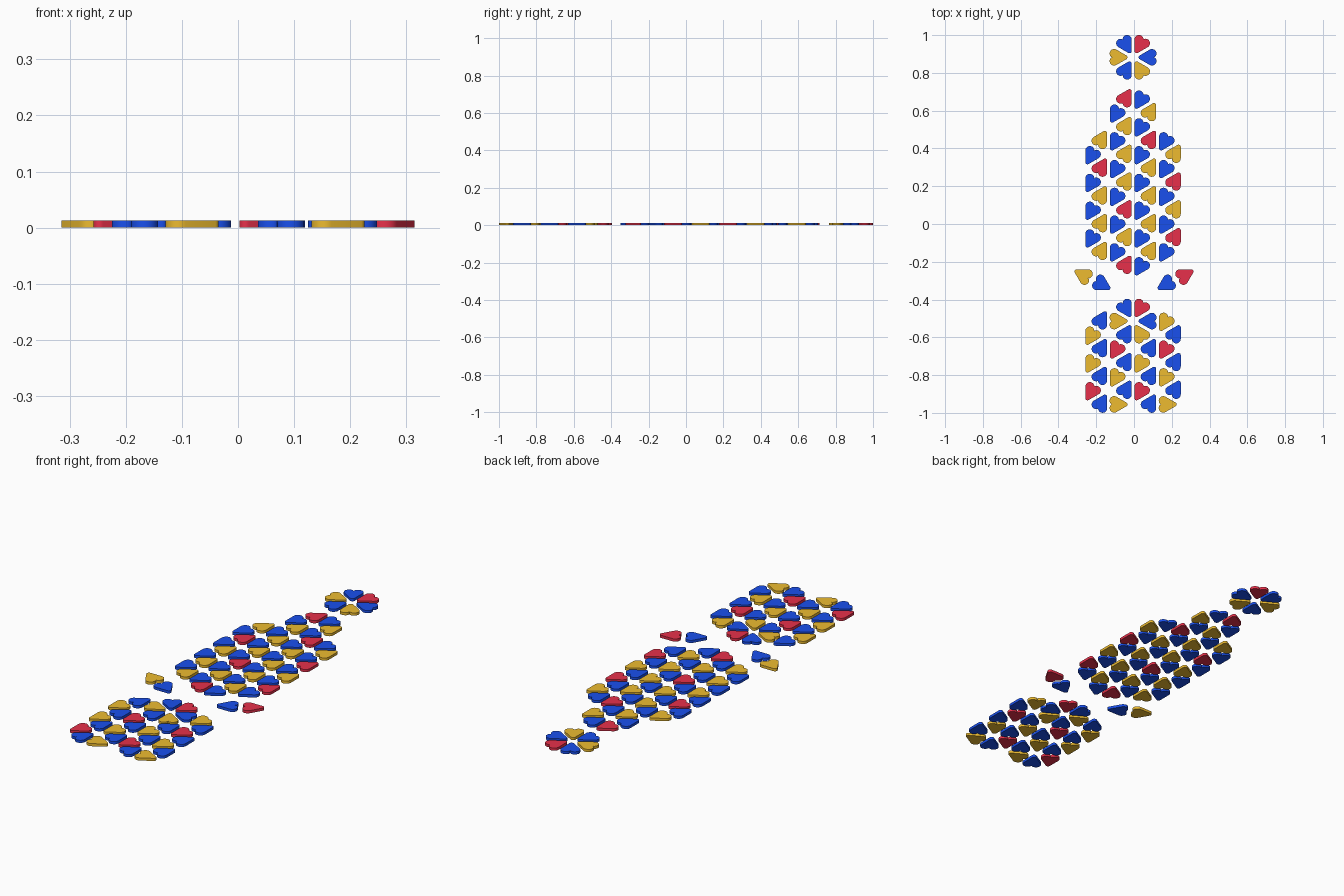
import bpy, bmesh, math

if "Cube" in bpy.data.objects:
    bpy.data.objects.remove(bpy.data.objects["Cube"])

PITCH, COL, X0, Y0, THICK, SCALE = 0.0735, 0.13, -0.005, 0.956, 0.013, 1.04


def material(name, color):
    m = bpy.data.materials.new(name)
    m.diffuse_color = (*color, 1)
    m.use_nodes = True
    m.node_tree.nodes["Principled BSDF"].inputs["Base Color"].default_value = m.diffuse_color
    return m


MATS = {"B": material("blue", (0.01, 0.08, 0.85)),
        "O": material("orange", (0.85, 0.5, 0.03)),
        "R": material("red", (0.8, 0.03, 0.07))}


def arc(cx, cy, r, a0, a1, n):
    return [(cx + r * math.cos(math.radians(a0 + (a1 - a0) * i / n)),
             cy + r * math.sin(math.radians(a0 + (a1 - a0) * i / n))) for i in range(n + 1)]


# Heart outline: rounded tip toward +x, two lobes at -x, notch between them
half = arc(0.045, 0, 0.011, 0, 60, 4) + arc(-0.012, 0.019, 0.023, 60, 232, 14)
notch = [(-0.022, 0)]
outline = half + notch + [(x, -y) for x, y in reversed(half[1:])]


def heart_mesh(key):
    bm = bmesh.new()
    face = bm.faces.new([bm.verts.new((x * SCALE, y * SCALE, 0)) for x, y in outline])
    res = bmesh.ops.extrude_face_region(bm, geom=[face])
    top = [v for v in res["geom"] if isinstance(v, bmesh.types.BMVert)]
    bmesh.ops.translate(bm, vec=(0, 0, THICK), verts=top)
    bmesh.ops.recalc_face_normals(bm, faces=bm.faces)
    for f in bm.faces:
        f.smooth = len(f.verts) == 4
    for e in bm.edges:
        e.smooth = e.calc_face_angle(0) < math.radians(35)
    me = bpy.data.meshes.new("heart_" + key)
    bm.to_mesh(me)
    bm.free()
    me.materials.append(MATS[key])
    return me


MESH = {k: heart_mesh(k) for k in MATS}


def heart(name, key, x, y, tip):
    ob = bpy.data.objects.new(name, MESH[key])
    ob.location = (x, y, 0)
    ob.rotation_euler.z = math.radians(tip)
    bpy.context.collection.objects.link(ob)


def column(name, col, row, colors, parity, ring_row=None, tips=None):
    """Hearts in one column of alternating right/left triangles."""
    for i, key in enumerate(colors):
        k = row + i
        right = (k + col) % 2 == parity
        x = X0 + (col + (0.325 if right else 0.675)) * COL
        y = Y0 - k * PITCH
        tip = 240 if right else 60
        if ring_row is not None and abs(k - ring_row) <= 1:
            # tips meet at the ring centre
            a = math.degrees(math.atan2(Y0 - ring_row * PITCH - y, X0 - x))
            tip = round(a / 60) * 60
        tip = (tips or {}).get(k, tip)
        heart(f"{name}_heart", key, x, y, tip)


# Ring of six hearts at the top
column("ring", 0, 0, "RBO", 0, 1)
column("ring", -1, 0, "BOB", 0, 1)

# Long body
column("body", 0, 4, "BOBRBOBOBOBOB", 0)
column("body", -1, 4, "RBOBOBOBRBOBR", 0)
column("body", 1, 7, "BOBRBOBRB", 0)
column("body", -2, 7, "OBRBOBOBO", 0)

# Side wings between body and base
for side, key in ((-1, "O"), (1, "R")):
    heart("wing_outer_heart", key, side * 0.263, -0.275, 30 if side > 0 else 150)
    heart("wing_inner_heart", "B", side * 0.177, -0.315, 210 if side > 0 else -30)

# Base block
column("base", 0, 19, "RBOBOBRB", 1, 20)
column("base", -1, 19, "BOBRBOBO", 1, 20, {26: 0})
column("base", 1, 20, "OBRBOBO", 1, None, {26: 0})
column("base", -2, 20, "BOBOBRB", 1)
